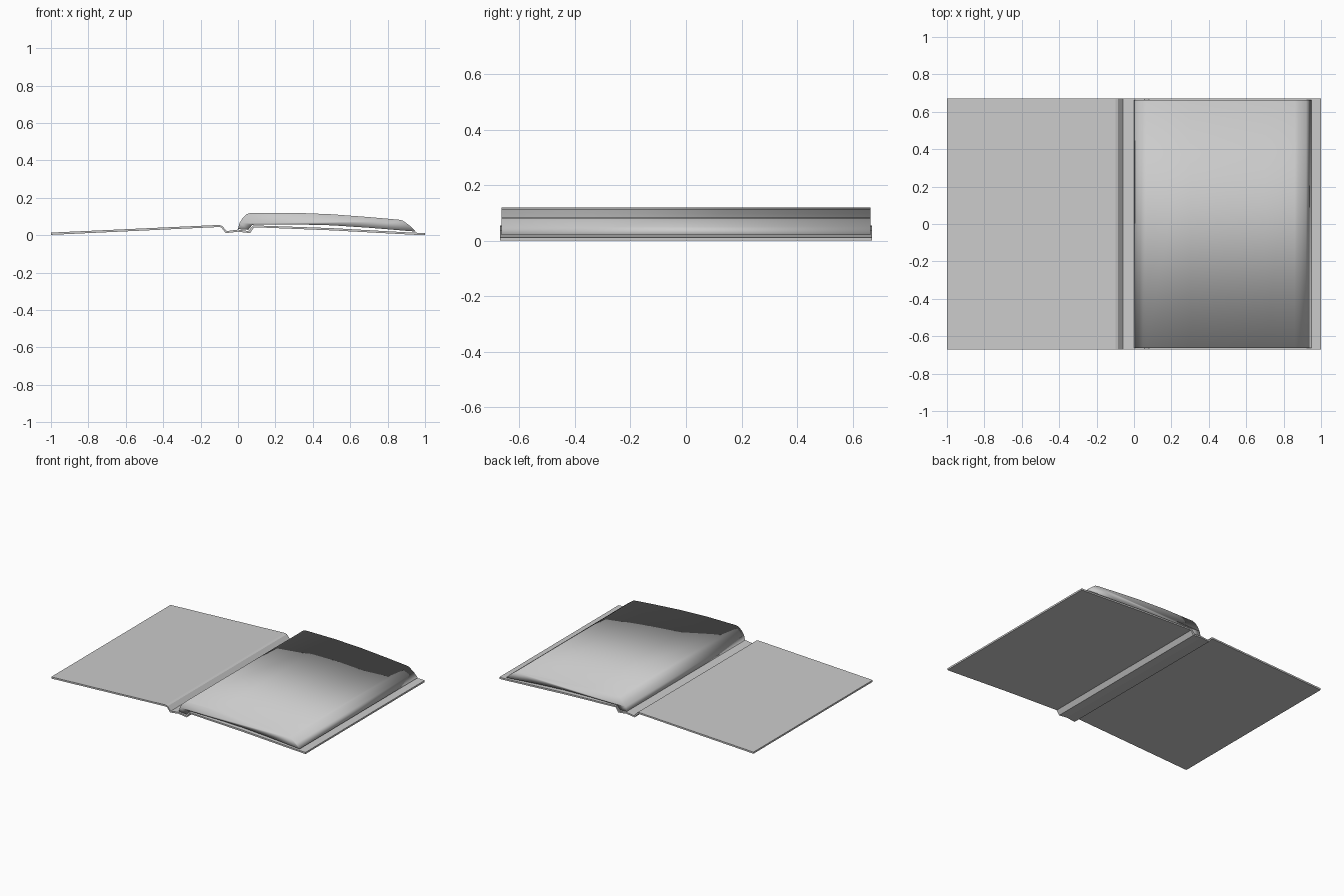
import bpy, bmesh

if "Cube" in bpy.data.objects:
    bpy.data.objects.remove(bpy.data.objects["Cube"])


def extrude_profile(name, points, half_width):
    """Closed x/z outline extended along y, centred on y = 0."""
    bm = bmesh.new()
    face = bm.faces.new([bm.verts.new((x, -half_width, z)) for x, z in points])
    new = bmesh.ops.extrude_face_region(bm, geom=[face])["geom"]
    verts = [g for g in new if isinstance(g, bmesh.types.BMVert)]
    bmesh.ops.translate(bm, verts=verts, vec=(0, 2 * half_width, 0))
    bmesh.ops.recalc_face_normals(bm, faces=bm.faces)
    mesh = bpy.data.meshes.new(name)
    bm.to_mesh(mesh)
    bm.free()
    obj = bpy.data.objects.new(name, mesh)
    bpy.context.collection.objects.link(obj)
    return obj


# Open hard cover: two boards joined by a folded spine
cover_top = [(-1, 0.014), (-0.1, 0.055), (-0.085, 0.05), (-0.06, 0.022),
             (0, 0.03), (0.055, 0.022), (0.08, 0.052), (0.1, 0.052),
             (0.5, 0.038), (0.93, 0.014), (1, 0.012)]
cover_bottom = [(-1, 0.002), (-0.1, 0.044), (-0.09, 0.042), (-0.065, 0.011),
                (0, 0.019), (0.065, 0.011), (0.085, 0.042), (0.1, 0.042),
                (0.5, 0.026), (0.93, 0.003), (1, 0)]
extrude_profile("book_cover", cover_top + cover_bottom[::-1], 0.67)

# Page block resting on the right board, softly shaded
page_outline = [(0, 0.033), (0.008, 0.065), (0.025, 0.092), (0.047, 0.113),
                (0.07, 0.12), (0.3, 0.12), (0.5, 0.112), (0.7, 0.097),
                (0.86, 0.083), (0.88, 0.079), (0.92, 0.05), (0.95, 0.02),
                (0.92, 0.022), (0.7, 0.04), (0.5, 0.053), (0.3, 0.058),
                (0.09, 0.058), (0.075, 0.053), (0.055, 0.029)]
pages = extrude_profile("page_block", page_outline, 0.664)
for face in pages.data.polygons:
    face.use_smooth = True
